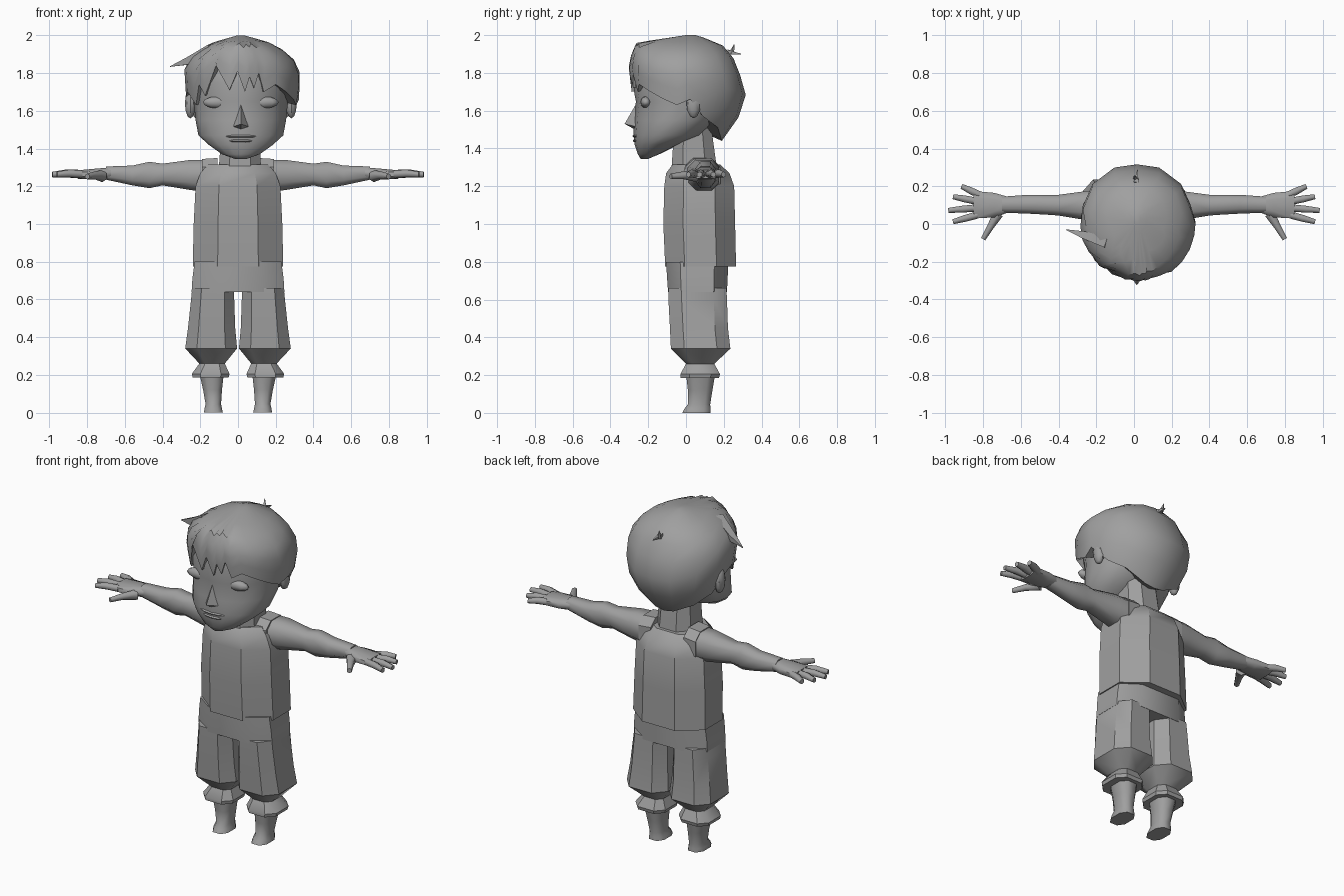
import bpy, bmesh, math
from mathutils import Vector, Matrix

if "Cube" in bpy.data.objects:
    bpy.data.objects.remove(bpy.data.objects["Cube"])

grey = bpy.data.materials.new("plain grey")
grey.diffuse_color = (0.35, 0.35, 0.35, 1)
grey.use_nodes = True
grey.node_tree.nodes["Principled BSDF"].inputs["Base Color"].default_value = grey.diffuse_color


def finish(name, bm, mirror=False):
    bmesh.ops.recalc_face_normals(bm, faces=bm.faces[:])
    me = bpy.data.meshes.new(name)
    bm.to_mesh(me)
    bm.free()
    me.materials.append(grey)
    ob = bpy.data.objects.new(name, me)
    bpy.context.collection.objects.link(ob)
    if mirror:
        ob.modifiers.new("mirror", "MIRROR").use_mirror_merge = False
    return ob


def loft(name, rings, mirror=False):
    """Skin closed rings of equal point count and cap both ends."""
    bm = bmesh.new()
    vs = [[bm.verts.new(p) for p in r] for r in rings]
    n = len(vs[0])
    for a, b in zip(vs, vs[1:]):
        for i in range(n):
            j = (i + 1) % n
            bm.faces.new((a[i], a[j], b[j], b[i]))
    bm.faces.new(vs[0])
    bm.faces.new(vs[-1])
    return finish(name, bm, mirror)


def box8(u0, u1, v0, v1, k=0.55):
    """Eight-sided chamfered outline; k is the flat share of each side."""
    cu, cv, ru, rv = (u0 + u1) / 2, (v0 + v1) / 2, (u1 - u0) / 2, (v1 - v0) / 2
    pts = [(-k, -1), (k, -1), (1, -k), (1, k), (k, 1), (-k, 1), (-1, k), (-1, -k)]
    return [(cu + ru * a, cv + rv * b) for a, b in pts]


def loft_z(name, rows, mirror=False, k=0.5):
    # rows: z, x0, x1, y0, y1
    loft(name, [[(x, y, r[0]) for x, y in box8(*r[1:], k)] for r in rows], mirror)


def loft_x(name, rows, mirror=True, k=0.5):
    # rows: x, y0, y1, z0, z1
    loft(name, [[(r[0], y, z) for y, z in box8(*r[1:], k)] for r in rows], mirror)


def rod(name, pts, radii, mirror=False, sides=6, flat=1.0):
    d = Vector(pts[-1]) - Vector(pts[0])
    q = d.to_track_quat("Z", "Y")
    rings = []
    for p, r in zip(pts, radii):
        ring = []
        for i in range(sides):
            a = 2 * math.pi * (i + 0.5) / sides
            o = q @ Vector((r * math.cos(a), r * math.sin(a), 0))
            o.z *= flat
            ring.append(Vector(p) + o)
        rings.append(ring)
    loft(name, rings, mirror)


def blob(name, loc, size):
    bm = bmesh.new()
    m = Matrix.Translation(loc) @ Matrix.Diagonal((*size, 1))
    bmesh.ops.create_uvsphere(bm, u_segments=10, v_segments=6, radius=1, matrix=m)
    finish(name, bm)


# Head and hair share a cross-section: half width, front and back per height
CX = 0.015


def section(a, hw, yf, yb):
    e = 1.06 if math.cos(a) > 0 else 0.84   # pointed face, fuller back

    def se(t):
        return math.copysign(abs(t) ** e, t)
    return (CX + hw * se(math.sin(a)),
            (yf + yb) / 2 - (yb - yf) / 2 * se(math.cos(a)))


head = [(1.345, .03, -.24, -.20), (1.37, .10, -.255, -.14), (1.42, .17, -.272, -.04),
        (1.47, .225, -.278, .08), (1.55, .24, -.275, .16), (1.65, .25, -.265, .20),
        (1.75, .255, -.285, .20), (1.85, .23, -.25, .18), (1.93, .12, -.12, .10)]
loft("head", [[(*section(2 * math.pi * i / 16, *r[1:]), r[0]) for i in range(16)]
              for r in head])

# Hair: lower edge height by compass angle, zigzag at the fringe
cap = [(1.44, .14, -.28, .19), (1.52, .24, -.28, .26), (1.67, .29, -.285, .32),
       (1.83, .30, -.304, .275), (1.90, .255, -.29, .24), (1.96, .16, -.262, .18),
       (2.0, .02, -.0, .05)]
edge = [(-180, 1.44), (-160, 1.45), (-130, 1.51), (-105, 1.57), (-90, 1.68), (-75, 1.70),
        (-60, 1.63), (-50, 1.74), (-42, 1.68), (-28, 1.84), (-13, 1.71), (-4, 1.81),
        (5, 1.70), (10, 1.78), (15, 1.72), (20, 1.80), (26, 1.70), (35, 1.74), (50, 1.70),
        (65, 1.66), (80, 1.63), (92, 1.66), (105, 1.57), (130, 1.51), (160, 1.45)]


def cap_at(z):
    for a, b in zip(cap, cap[1:]):
        if z <= b[0]:
            t = (z - a[0]) / (b[0] - a[0])
            return [p + (q - p) * t for p, q in zip(a[1:], b[1:])]
    return cap[-1][1:]


rings = []
for lvl in range(8):
    t = math.sin(lvl / 7 * math.pi / 2)
    ring = []
    for deg, zb in edge:
        z = zb + (2.0 - zb) * t
        x, y = section(math.radians(deg), *cap_at(z))
        if 26 < deg < 100:      # swept lock stands proud on one side
            x += .022 * (1 - t)
            y -= .012 * (1 - t)
        ring.append((x, y, z))
    rings.append(ring)
# underside turned inward to the skull
under = [(CX + (x - CX) * .6, .02 + (y - .02) * .6, z + .03) for x, y, z in rings[0]]
loft("hair", [under] + rings)

# Loose tufts
rod("side_tuft", [(-.14, -.10, 1.925), (-.26, -.06, 1.865), (-.36, -.03, 1.835)],
    [.04, .028, .002], sides=4)
rod("crown_tuft_a", [(.01, .22, 1.91), (.02, .29, 1.90)], [.018, .002], sides=4)
rod("crown_tuft_b", [(.01, .24, 1.90), (0, .255, 1.95)], [.015, .002], sides=4)

# Face details
for s in (-1, 1):
    side = "left" if s < 0 else "right"
    blob(side + "_ear", (CX + s * .268, .04, 1.64), (.03, .038, .08))
    blob(side + "_eyelid", (CX + s * .12, -.212, 1.645), (.085, .03, .032))
blob("upper_lip", (CX, -.256, 1.465), (.085, .028, .01))
blob("lower_lip", (CX, -.252, 1.441), (.07, .03, .011))
bm = bmesh.new()
nose = [bm.verts.new(p) for p in ((CX, -.325, 1.53), (CX, -.262, 1.64),
                                  (CX - .045, -.262, 1.515), (CX + .045, -.262, 1.515),
                                  (CX, -.27, 1.50))]
for f in ((0, 1, 2), (0, 3, 1), (0, 2, 4), (0, 4, 3), (1, 3, 4, 2)):
    bm.faces.new([nose[i] for i in f])
finish("nose", bm)

# Neck and torso
loft_z("neck", [(1.22, -.11, .125, -.08, .17), (1.32, -.10, .12, -.075, .16),
                (1.54, -.085, .115, -.06, .13)])
loft_z("vest", [(.775, -.24, .24, -.11, .265), (1.0, -.235, .235, -.12, .26),
                (1.2, -.225, .225, -.115, .255), (1.27, -.20, .20, -.105, .23),
                (1.315, -.16, .16, -.07, .18)], k=.45)

# Shoulders, arms and palms
loft_x("shoulder", [(.11, -.01, .18, 1.18, 1.35), (.19, -.005, .182, 1.168, 1.345)])
loft_x("arm", [(.15, .0, .18, 1.17, 1.34), (.25, .02, .175, 1.18, 1.34),
               (.40, .045, .155, 1.205, 1.32), (.47, .05, .155, 1.19, 1.33),
               (.56, .055, .155, 1.205, 1.31), (.70, .06, .145, 1.235, 1.305)])
loft_x("palm", [(.67, .06, .145, 1.24, 1.30), (.74, .035, .165, 1.235, 1.295),
                (.85, .03, .175, 1.24, 1.285)])

# Fingers: base and tip in plan
fingers = {"index_finger": (.83, .048, .96, .012), "middle_finger": (.84, .085, .985, .072),
           "ring_finger": (.84, .122, .96, .145), "little_finger": (.82, .155, .915, .20),
           "thumb": (.72, .055, .80, -.08)}
for name, (x0, y0, x1, y1) in fingers.items():
    drop = .01 if name == "thumb" else 0
    r0 = .032 if name == "thumb" else .022
    mid = ((x0 + x1) / 2, (y0 + y1) / 2, 1.268 - drop)
    rod(name, [(x0, y0, 1.264 - drop), mid, (x1, y1, 1.262 - drop)],
        [r0, .021, .015], True)

# Trousers, cuffs and feet
loft_z("trouser_seat", [(.64, -.246, .246, -.095, .217), (.71, -.242, .242, -.10, .22),
                        (.80, -.23, .23, -.105, .225)], k=.55)
loft_z("trouser_leg", [(.66, .02, .243, -.094, .214), (.60, .02, .249, -.093, .217),
                       (.45, .015, .265, -.085, .222), (.34, .005, .28, -.08, .235),
                       (.26, .07, .205, -.0, .15), (.205, .045, .245, -.03, .18),
                       (.185, .05, .24, -.028, .175)], True, k=.55)
loft_z("foot", [(.21, .075, .205, .0, .155), (.12, .085, .185, .01, .14),
                (.045, .09, .172, .01, .128), (.02, .085, .178, -.01, .13),
                (0, .08, .18, -.02, .13)], True)

# Smooth faces, keep the sharp folds; limbs and head are softer than the clothes
soft = ("arm", "palm", "finger", "thumb", "eyelid", "head", "foot")
for ob in list(bpy.context.scene.objects):
    bpy.ops.object.select_all(action="DESELECT")
    ob.select_set(True)
    bpy.context.view_layer.objects.active = ob
    angle = 62 if any(w in ob.name for w in soft) else 36
    bpy.ops.object.shade_smooth_by_angle(angle=math.radians(angle))
